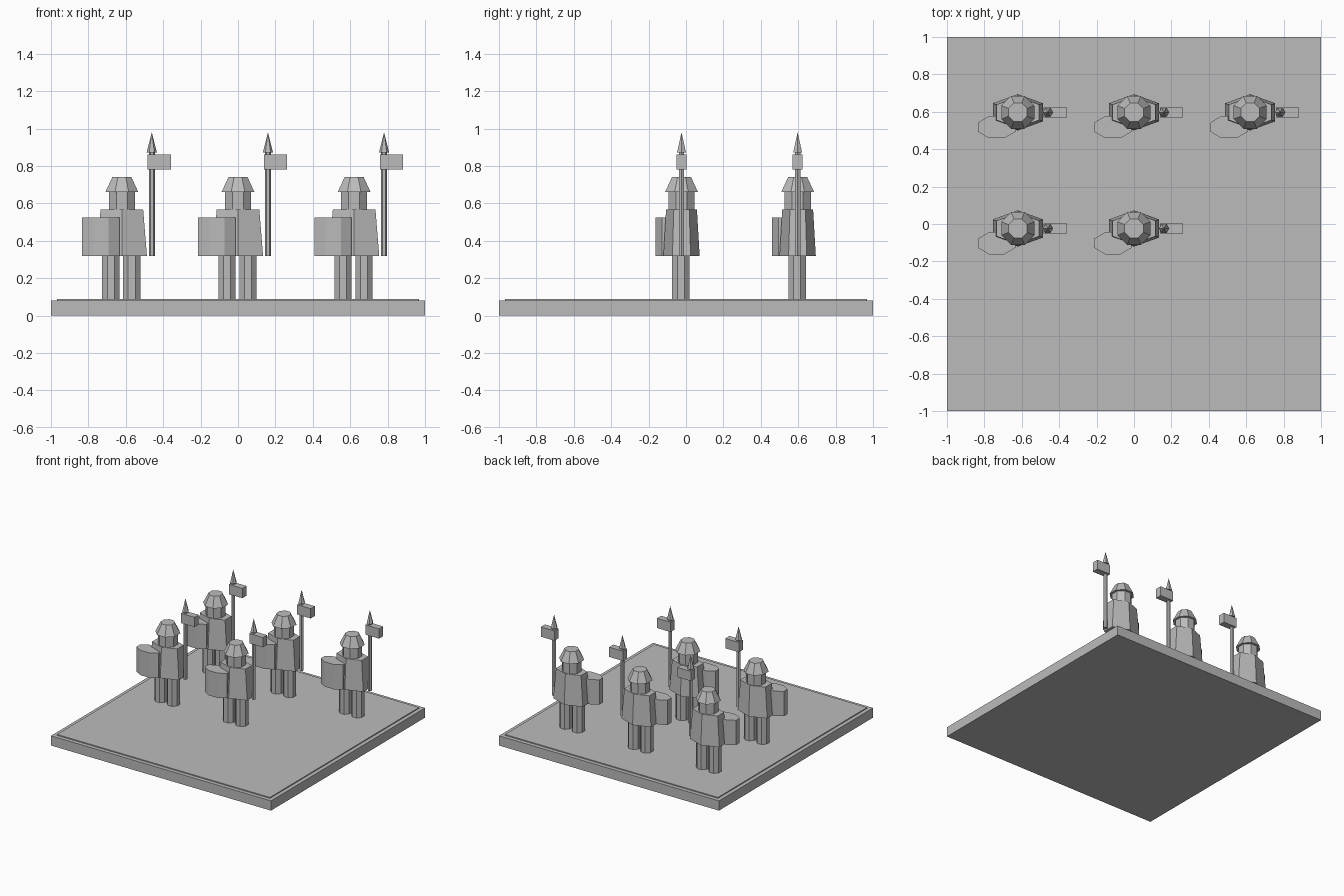
import bpy
import bmesh
from math import pi, cos, sin

cube = bpy.data.objects.get("Cube")
if cube:
    bpy.data.objects.remove(cube, do_unlink=True)

stone = bpy.data.materials.new("grey stone")
stone.use_nodes = True
GREY = (0.5, 0.5, 0.5, 1)
stone.diffuse_color = GREY
stone.node_tree.nodes["Principled BSDF"].inputs["Base Color"].default_value = GREY


def prism_mesh(name, sides, half_x, half_y, z0, z1, taper=1.0, turn=0.0):
    """Flat-sided column filling the given half sizes; taper 0 makes a point."""
    ring = [(cos(turn + 2 * pi * i / sides), sin(turn + 2 * pi * i / sides)) for i in range(sides)]
    fx = half_x / max(p[0] for p in ring)
    fy = half_y / max(p[1] for p in ring)
    bm = bmesh.new()
    low = [bm.verts.new((x * fx, y * fy, z0)) for x, y in ring]
    bm.faces.new(low[::-1])
    if taper > 0:
        high = [bm.verts.new((x * fx * taper, y * fy * taper, z1)) for x, y in ring]
        bm.faces.new(high)
    else:
        high = [bm.verts.new((0, 0, z1))] * sides
    for i in range(sides):
        j = (i + 1) % sides
        corners = [low[i], low[j], high[j]]
        if taper > 0:
            corners.append(high[i])
        bm.faces.new(corners)
    mesh = bpy.data.meshes.new(name)
    bm.to_mesh(mesh)
    bm.free()
    mesh.materials.append(stone)
    return mesh


def place(name, mesh, x=0.0, y=0.0):
    obj = bpy.data.objects.new(name, mesh)
    obj.location = (x, y, 0)
    bpy.context.collection.objects.link(obj)


# Base slab with a slightly raised inner panel
place("base_slab", prism_mesh("base_slab", 4, 1, 1, 0, 0.08, turn=pi / 4))
place("base_panel", prism_mesh("base_panel", 4, 0.968, 0.968, 0.08, 0.088, turn=pi / 4))

# Soldier parts: mesh and offset from the soldier's centre
FLAT8 = pi / 8
leg = prism_mesh("leg", 8, 0.046, 0.047, 0.088, 0.32, turn=FLAT8)
parts = [
    ("right_leg", leg, -0.059, -0.003),
    ("left_leg", leg, 0.053, -0.003),
    ("tunic", prism_mesh("tunic", 6, 0.134, 0.097, 0.319, 0.568, 0.85, pi / 6), 0, 0),
    ("head", prism_mesh("head", 8, 0.07, 0.07, 0.568, 0.665, turn=FLAT8), 0, 0),
    ("helmet", prism_mesh("helmet", 8, 0.088, 0.088, 0.66, 0.742, 0.57, FLAT8), 0, 0),
    ("shield", prism_mesh("shield", 8, 0.1, 0.059, 0.319, 0.523, turn=FLAT8), -0.113, -0.079),
    ("spear_shaft", prism_mesh("spear_shaft", 6, 0.016, 0.014, 0.319, 0.873), 0.16, 0),
    ("spear_tip", prism_mesh("spear_tip", 6, 0.027, 0.0235, 0.873, 0.98, 0), 0.16, 0),
    ("banner", prism_mesh("banner", 4, 0.062, 0.027, 0.782, 0.862, turn=pi / 4), 0.2, 0),
]

# Three soldiers in the rear rank, two in the middle rank
STEP = 0.621
ranks = [(3, 0.597), (2, -0.024)]
number = 0
for count, y in ranks:
    for column in range(count):
        number += 1
        x = (column - 1) * STEP
        for name, mesh, dx, dy in parts:
            place(f"soldier_{number}_{name}", mesh, x + dx, y + dy)
